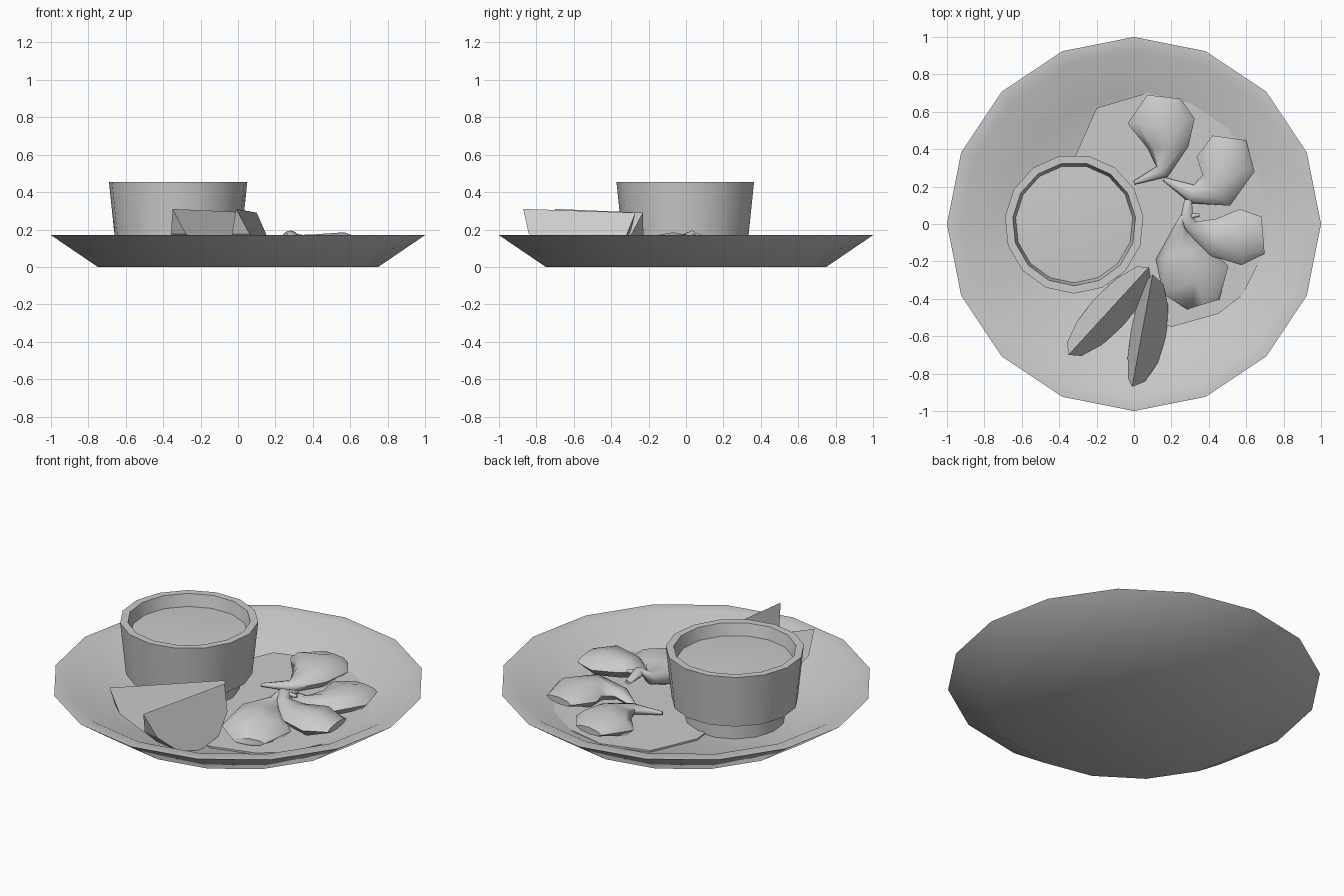
import bpy, math
from mathutils import Vector

if "Cube" in bpy.data.objects:
    bpy.data.objects.remove(bpy.data.objects["Cube"])


def make(name, verts, faces, angle=35):
    mesh = bpy.data.meshes.new(name)
    mesh.from_pydata([tuple(v) for v in verts], [], faces)
    mesh.update()
    ob = bpy.data.objects.new(name, mesh)
    bpy.context.collection.objects.link(ob)
    bpy.ops.object.select_all(action='DESELECT')
    ob.select_set(True)
    bpy.context.view_layer.objects.active = ob
    bpy.ops.object.mode_set(mode='EDIT')
    bpy.ops.mesh.select_all(action='SELECT')
    bpy.ops.mesh.normals_make_consistent(inside=False)
    bpy.ops.object.mode_set(mode='OBJECT')
    if angle:
        bpy.ops.object.shade_smooth_by_angle(angle=math.radians(angle))
    return ob


def skin(rings):
    """Join equal-length rings into a closed tube with capped ends."""
    n = len(rings[0])
    faces = [(r * n + i, r * n + (i + 1) % n, (r + 1) * n + (i + 1) % n, (r + 1) * n + i)
             for r in range(len(rings) - 1) for i in range(n)]
    last = (len(rings) - 1) * n
    faces += [tuple(range(n))[::-1], tuple(range(last, last + n))]
    return [v for ring in rings for v in ring], faces


def lathe(name, profile, sides, cx=0, start=0, angle=35):
    rings = [[(cx + r * math.cos(start + i * math.tau / sides),
               r * math.sin(start + i * math.tau / sides), z) for i in range(sides)]
             for r, z in profile]
    return make(name, *skin(rings), angle)


# Plate with sloping sides and a flat lip
lathe("plate", [(0.75, 0), (1, 0.17), (0.925, 0.17), (0.70, 0.045)], 16)

# Garnish layer lying on the plate floor
outline = [(-0.32, 0.35), (-0.2, 0.62), (0.07, 0.70), (0.33, 0.64), (0.52, 0.5),
           (0.67, 0.3), (0.75, 0.08), (0.7, -0.14), (0.58, -0.38), (0.45, -0.48),
           (0.2, -0.55), (0, -0.48), (-0.25, -0.2)]
make("garnish", *skin([[(x, y, z) for x, y in outline] for z in (0.03, 0.055)]), None)

# Dipping bowl on a narrower foot, with sauce inside
lathe("bowl", [(0.27, 0.035), (0.27, 0.12), (0.34, 0.15), (0.372, 0.455),
               (0.33, 0.455), (0.30, 0.32)], 15, -0.32, -math.pi / 2)
lathe("sauce", [(0.30, 0.35), (0.316, 0.385), (0.15, 0.395)], 15, -0.32, -math.pi / 2)


# Citrus wedges: straight core edge on top, curved peel below
def wedge(name, a, b, left, right, depth):
    a, b = Vector(a), Vector(b)
    mid, half = (a + b) / 2, (b - a) / 2
    side = Vector((half.y, -half.x, 0)).normalized()
    verts, steps = [a, b], 6
    for k in range(1, steps):
        t = math.pi * k / steps
        s = math.sin(t)
        base = mid - half * math.cos(t) - Vector((0, 0, depth * s))
        verts += [base + side * left * s, base + side * right * s]
    n = steps - 1
    l = [2 + 2 * k for k in range(n)]
    r = [3 + 2 * k for k in range(n)]
    faces = [tuple([0] + l + [1]), tuple([1] + r[::-1] + [0]),
             (0, r[0], l[0]), (1, l[-1], r[-1])]
    faces += [(l[k], r[k], r[k + 1], l[k + 1]) for k in range(n - 1)]
    make(name, verts, faces, None)


wedge("citrus_wedge_left", (0.08, -0.23, 0.29), (-0.35, -0.70, 0.31), 0.10, -0.11, 0.26)
wedge("citrus_wedge_right", (0.10, -0.27, 0.29), (-0.01, -0.87, 0.31), 0.06, -0.13, 0.26)


# Plump morsels tapering to a thin tail; stations are x, y, z, half width, half height
def morsel(name, stations, sides=8):
    rings = []
    for i, (x, y, z, w, h) in enumerate(stations):
        p, q = stations[max(i - 1, 0)], stations[min(i + 1, len(stations) - 1)]
        d = Vector((q[0] - p[0], q[1] - p[1], 0)).normalized()
        across = Vector((-d.y, d.x, 0))
        rings.append([Vector((x, y, z)) + across * w * math.cos(j * math.tau / sides)
                      + Vector((0, 0, h * math.sin(j * math.tau / sides)))
                      for j in range(sides)])
    make(name, *skin(rings), 60)


morsel("morsel_back", [(0.16, 0.68, 0.10, 0.09, 0.02), (0.145, 0.55, 0.10, 0.18, 0.065),
                       (0.18, 0.41, 0.09, 0.11, 0.06), (0.15, 0.28, 0.08, 0.04, 0.03),
                       (0.0, 0.22, 0.07, 0.01, 0.01)])
morsel("morsel_back_right", [(0.51, 0.46, 0.10, 0.09, 0.02), (0.49, 0.32, 0.10, 0.16, 0.065),
                             (0.44, 0.18, 0.09, 0.11, 0.06), (0.31, 0.16, 0.08, 0.05, 0.03),
                             (0.16, 0.24, 0.07, 0.01, 0.01)])
morsel("morsel_right", [(0.69, -0.06, 0.12, 0.10, 0.02), (0.57, -0.07, 0.12, 0.15, 0.065),
                        (0.42, -0.07, 0.12, 0.10, 0.055), (0.31, -0.02, 0.14, 0.04, 0.03),
                        (0.28, 0.03, 0.17, 0.035, 0.025), (0.29, 0.13, 0.14, 0.02, 0.01)])
morsel("morsel_front", [(0.37, -0.43, 0.08, 0.09, 0.02), (0.33, -0.30, 0.10, 0.19, 0.07),
                        (0.25, -0.15, 0.10, 0.14, 0.07), (0.25, -0.02, 0.12, 0.04, 0.04),
                        (0.26, 0.03, 0.17, 0.02, 0.02), (0.35, 0.05, 0.16, 0.01, 0.01)])
